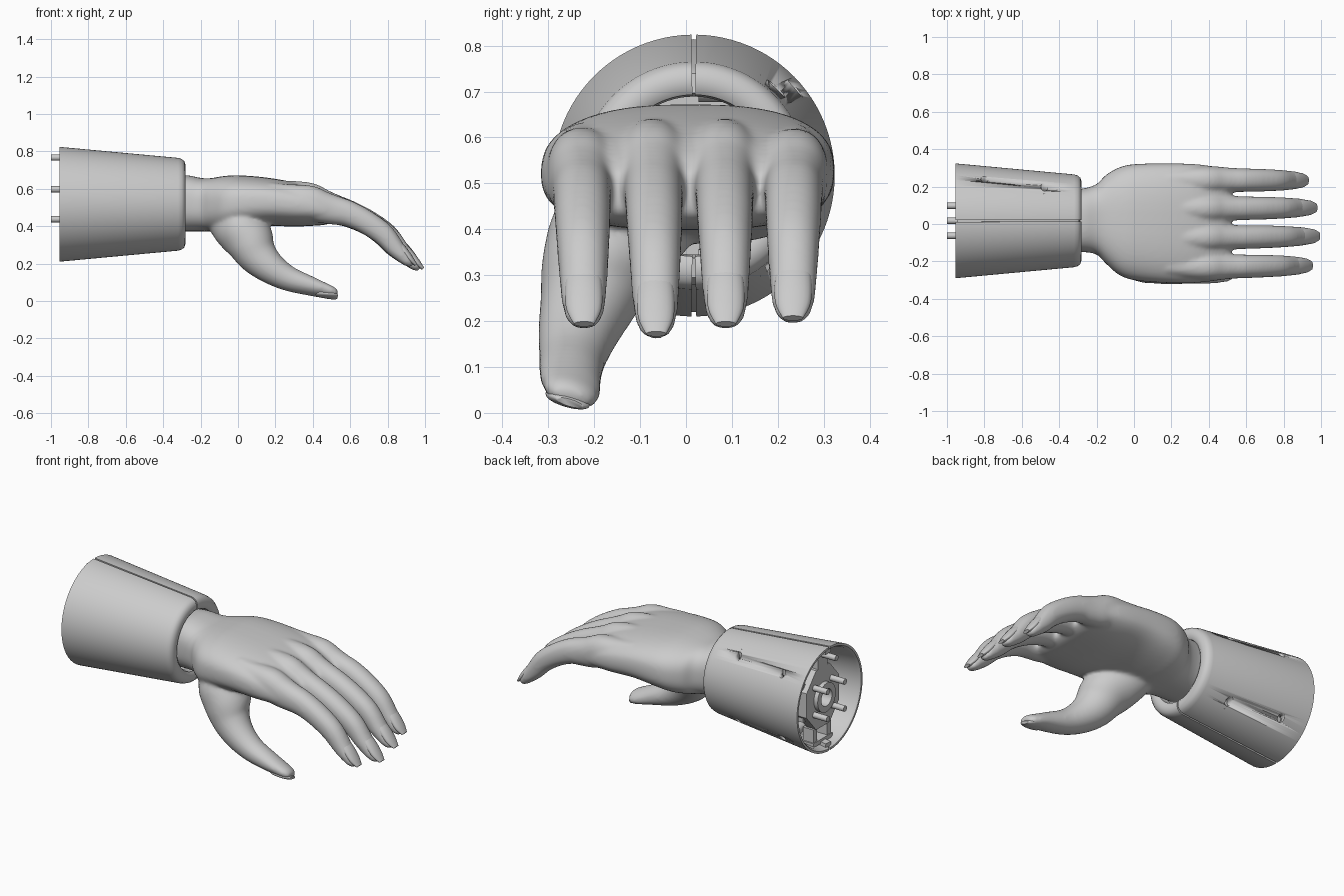
import bpy, bmesh
from math import sin, cos, pi, radians
from mathutils import Vector, Matrix

if "Cube" in bpy.data.objects:
    bpy.data.objects.remove(bpy.data.objects["Cube"])

CY, CZ = 0.017, 0.517          # axis of the cuff


def finish(name, bm, angle=35):
    bmesh.ops.recalc_face_normals(bm, faces=bm.faces)
    me = bpy.data.meshes.new(name)
    bm.to_mesh(me)
    bm.free()
    ob = bpy.data.objects.new(name, me)
    bpy.context.collection.objects.link(ob)
    bpy.ops.object.select_all(action='DESELECT')
    ob.select_set(True)
    bpy.context.view_layer.objects.active = ob
    bpy.ops.object.shade_smooth_by_angle(angle=radians(angle))
    return ob


def spline(pts, sub=5):
    out = []
    for i in range(len(pts) - 1):
        a, b = pts[max(i - 1, 0)], pts[i]
        c, d = pts[i + 1], pts[min(i + 2, len(pts) - 1)]
        for k in range(sub):
            t = k / sub
            out.append([0.5 * (2 * q + (r - p) * t + (2 * p - 5 * q + 4 * r - s) * t * t
                               + (3 * q - p - 3 * r + s) * t ** 3)
                        for p, q, r, s in zip(a, b, c, d)])
    return out + [list(pts[-1])]


def loft(bm, pts, n=2.0, roll=0.0, seg=32, upright=False):
    """Tube through (x, y, z, half width, half height) sections."""
    pts = spline(pts)
    rings = []
    for i, (x, y, z, w, h) in enumerate(pts):
        a, b = pts[max(i - 1, 0)], pts[min(i + 1, len(pts) - 1)]
        t = Vector((1, 0, 0)) if upright else Vector((b[0] - a[0], 0, b[2] - a[2])).normalized()
        side, up = Vector((0, 1, 0)), Vector((-t.z, 0, t.x))
        r = roll * min(1, i / (len(pts) - 1) * 1.2)
        u, v = side * cos(r) + up * sin(r), up * cos(r) - side * sin(r)
        ring = []
        for k in range(seg):
            c, s = cos(2 * pi * k / seg), sin(2 * pi * k / seg)
            c = abs(c) ** (2 / n) * (1 if c > 0 else -1)
            s = abs(s) ** (2 / n) * (1 if s > 0 else -1)
            ring.append(bm.verts.new(Vector((x, y, z)) + u * w * c + v * h * s))
        rings.append(ring)
    for p, q in zip(rings, rings[1:]):
        for k in range(seg):
            j = (k + 1) % seg
            bm.faces.new((p[k], p[j], q[j], q[k]))
    bm.faces.new(rings[0][::-1])
    bm.faces.new(rings[-1])


def revolve(name, prof, a0=0, a1=360, seg=48, zscale=1.0):
    """Closed (x, r) profile swept around the cuff axis; angle 0 is up, 90 is +y."""
    bm = bmesh.new()
    full = a1 - a0 == 360
    rings = []
    for i in range(seg if full else seg + 1):
        a = radians(a0 + (a1 - a0) * i / seg)
        rings.append([bm.verts.new((x, CY + r * sin(a), CZ + r * cos(a) * zscale)) for x, r in prof])
    m = len(prof)
    for i in range(seg):
        p, q = rings[i], rings[(i + 1) % len(rings)]
        for k in range(m):
            j = (k + 1) % m
            bm.faces.new((p[k], p[j], q[j], q[k]))
    if not full:
        bm.faces.new(rings[0])
        bm.faces.new(rings[-1][::-1])
    return finish(name, bm)


def rod(name, start, end, r, seg=20):
    a, b = Vector(start), Vector(end)
    rot = (b - a).to_track_quat('Z', 'Y').to_matrix().to_4x4()
    bm = bmesh.new()
    bmesh.ops.create_cone(bm, cap_ends=True, segments=seg, radius1=r, radius2=r,
                          depth=(b - a).length, matrix=Matrix.Translation((a + b) / 2) @ rot)
    return finish(name, bm)


def block(name, centre, size):
    bm = bmesh.new()
    bmesh.ops.create_cube(bm, size=1, matrix=Matrix.Translation(centre) @ Matrix.Diagonal((*size, 1)))
    return finish(name, bm)


# hand: palm, thumb and four fingers fused into one skin
hand = bmesh.new()
loft(hand, [(-.34, .018, .52, .165, .15), (-.27, .02, .522, .17, .15), (-.2, .025, .515, .188, .143),
            (-.15, .025, .513, .237, .143), (-.08, .015, .518, .287, .149), (0, .01, .526, .31, .146),
            (.15, .005, .530, .319, .13), (.3, .003, .516, .319, .118), (.4, .002, .502, .31, .1),
            (.48, 0, .485, .295, .075), (.52, 0, .477, .27, .045)], n=2.6, seg=48, upright=True)
loft(hand, [(-.12, -.05, .50, .12, .10), (-.03, -.12, .43, .16, .135), (.05, -.17, .34, .142, .136),
            (.10, -.205, .25, .112, .11), (.17, -.232, .18, .09, .087), (.265, -.247, .122, .074, .068),
            (.38, -.252, .082, .069, .052), (.46, -.25, .056, .066, .039), (.508, -.25, .04, .057, .031),
            (.53, -.25, .032, .037, .018)], roll=-.3)

# finger path: x, z, half width, half height
FINGER = [(.16, .575, .05, .07), (.28, .557, .068, .086), (.38, .54, .075, .092), (.45, .512, .072, .086),
          (.52, .488, .066, .078), (.6, .461, .063, .07), (.7, .413, .061, .064), (.8, .345, .057, .06),
          (.87, .268, .052, .05), (.92, .216, .047, .037), (.953, .183, .037, .025), (.97, .168, .018, .01)]
NAIL = [(.868, .305, .018, .012), (.885, .289, .036, .02), (.92, .25, .041, .022), (.958, .205, .038, .018),
        (.99, .172, .022, .008)]
# root y, tip y, tip shift in x and z, knuckle drop
FINGERS = {"index": (-.228, -.222, -.04, .022, .02), "middle": (-.072, -.065, 0, 0, 0),
           "ring": (.083, .087, -.015, .022, 0), "little": (.235, .233, -.062, .035, .022)}


def place(path, f):
    out = []
    for x, z, w, h in path:
        t = max(0, (x - .45) / .55)
        drop = f[4] * max(0, 1 - abs(x - .3) / .3)
        out.append((x + f[2] * t, f[0] + (f[1] - f[0]) * t, z + f[3] * t - drop, w, h))
    return out


for name, f in FINGERS.items():
    loft(hand, place(FINGER, f), n=2.2)
    nail = bmesh.new()
    loft(nail, place(NAIL, f), seg=20)
    finish(name + "_nail", nail, 60)
nail = bmesh.new()
loft(nail, [(.41, -.258, .046, .02, .012), (.43, -.258, .041, .045, .019), (.48, -.256, .032, .05, .018),
            (.515, -.254, .026, .045, .015), (.533, -.253, .022, .03, .008)], roll=-.3, seg=20)
finish("thumb_nail", nail, 60)

skin = finish("hand", hand, 180)
mod = skin.modifiers.new("fuse", 'REMESH')
mod.mode = 'VOXEL'
mod.voxel_size = .009
mod.use_smooth_shade = True
mod = skin.modifiers.new("soften", 'SMOOTH')
mod.factor = .5
mod.iterations = 14

# cuff: two half shells with a seam on top and underneath
SHELL = [(-.955, .307), (-.32, .248), (-.3, .242), (-.287, .23), (-.281, .212), (-.281, .19), (-.29, .176),
         (-.335, .172), (-.345, .215), (-.94, .284), (-.955, .294)]
revolve("cuff_near_half", SHELL, 181, 359)
far_half = revolve("cuff_far_half", SHELL, 1, 179)
STRIP = [(-.945, .297), (-.32, .238), (-.295, .222), (-.29, .18), (-.33, .172), (-.35, .2), (-.945, .265)]
for name, a in (("top", 0), ("bottom", 180)):
    revolve(name + "_seam_strip", STRIP, a - 5, a + 5, 4)

# screw holes in the far half, with the screw posts behind them
for i, (x, depth) in enumerate(((-.8, .19), (-.48, .145))):
    for s in (-1, 1):
        z = CZ + s * .19
        cutter = rod("screw_hole_cutter", (x, CY + .08, z), (x, .5, z), .019)
        cutter.hide_render = True
        cutter.hide_set(True)
        mod = far_half.modifiers.new("screw_hole", 'BOOLEAN')
        mod.object = cutter
        mod.solver = 'EXACT'
        rod(f"screw_post_{i}", (x, CY + .01, z), (x, CY + depth, z), .03)

# wrist mount inside the cuff
rod("wrist_spindle", (-.84, CY, CZ), (-.3, CY, CZ), .1, 32)
revolve("mount_plate", [(-.91, .075), (-.91, .165), (-.85, .165), (-.85, .075)], 22.5, 382.5, 8, 1.15)
revolve("mount_ring", [(-.935, .05), (-.935, .085), (-.86, .085), (-.86, .05)], seg=32)
revolve("wrist_bulkhead", [(-.62, .05), (-.62, .25), (-.6, .248), (-.6, .05)])
for y in (-.08, .08):
    for z in (-.08, .08):
        rod("mount_pin", (-.88, CY + y, CZ + z), (-1, CY + y, CZ + z), .017)
    block("mount_foot", (-.87, CY + y * .8, CZ - .22), (.07, .035, .1))
    block("mount_side_rail", (-.75, CY + y * 1.6, CZ), (.26, .03, .22))
block("mount_top_lug", (-.88, CY, CZ + .22), (.06, .09, .12))
rod("mount_top_pin", (-.88, CY, CZ + .25), (-1, CY, CZ + .25), .017)
block("mount_base", (-.86, CY, CZ - .26), (.1, .18, .025))
